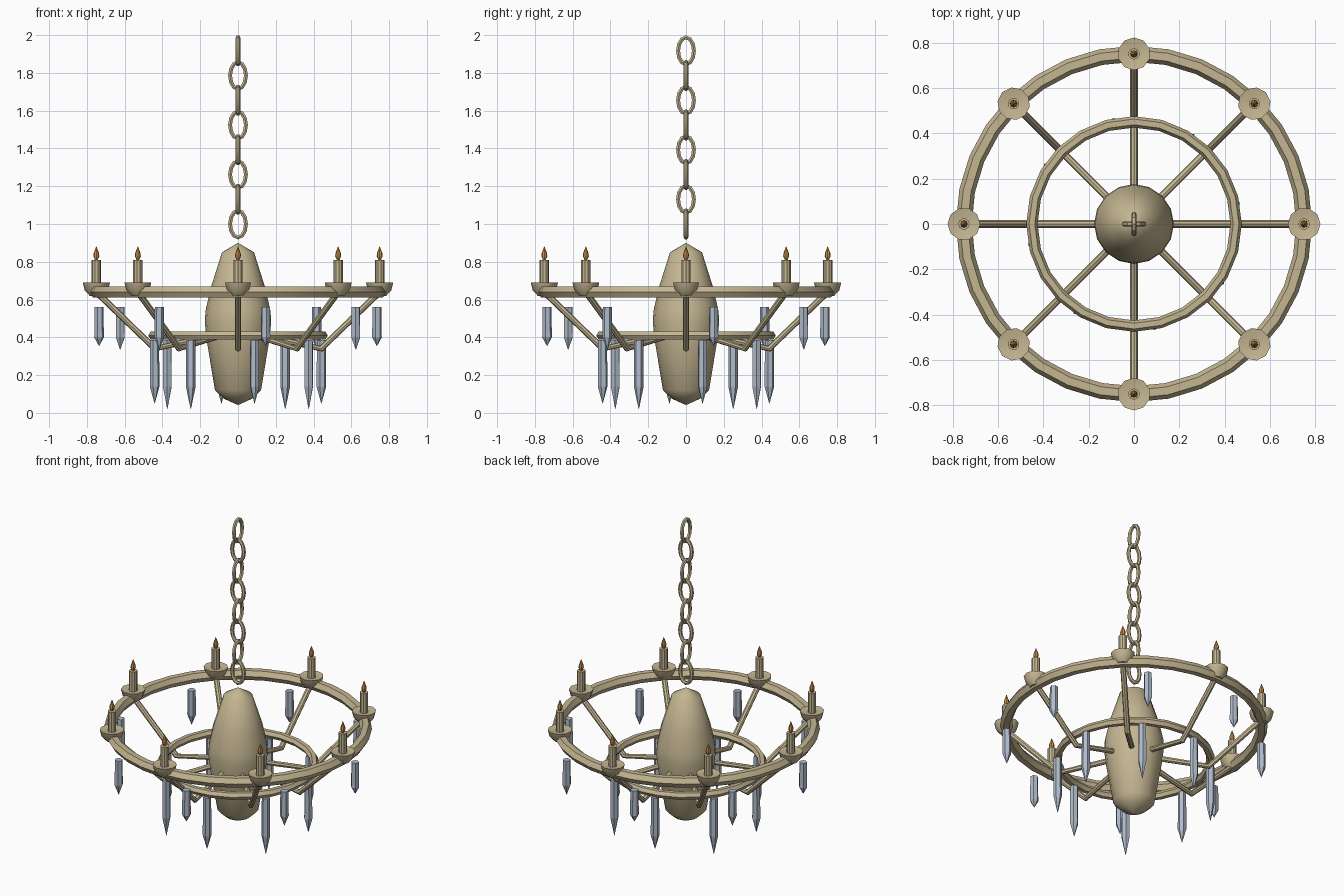
import bpy, bmesh, math
from math import sin, cos, pi, tau, radians
from mathutils import Vector

if "Cube" in bpy.data.objects:
    bpy.data.objects.remove(bpy.data.objects["Cube"], do_unlink=True)


def material(name, rgb):
    m = bpy.data.materials.new(name)
    m.use_nodes = True
    m.diffuse_color = (*rgb, 1)
    m.node_tree.nodes["Principled BSDF"].inputs["Base Color"].default_value = (*rgb, 1)
    return m


BRASS = material("pale brass", (0.56, 0.47, 0.29))
GLASS = material("blue grey crystal", (0.43, 0.5, 0.6))
FLAME = material("amber flame", (0.64, 0.29, 0.06))


def finish(name, bm, mat, smooth=35):
    bmesh.ops.remove_doubles(bm, verts=bm.verts, dist=1e-5)
    bmesh.ops.recalc_face_normals(bm, faces=bm.faces)
    mesh = bpy.data.meshes.new(name)
    bm.to_mesh(mesh)
    bm.free()
    mesh.materials.append(mat)
    ob = bpy.data.objects.new(name, mesh)
    bpy.context.collection.objects.link(ob)
    if smooth:
        bpy.ops.object.select_all(action='DESELECT')
        ob.select_set(True)
        bpy.context.view_layer.objects.active = ob
        bpy.ops.object.shade_smooth_by_angle(angle=radians(smooth))
    return ob


def skin(bm, loops, closed):
    """Bridge successive vertex loops with quads, capping open ends."""
    n = len(loops[0])
    for i in range(len(loops) if closed else len(loops) - 1):
        a, b = loops[i], loops[(i + 1) % len(loops)]
        for j in range(n):
            k = (j + 1) % n
            bm.faces.new((a[j], a[k], b[k], b[j]))
    if not closed:
        bm.faces.new(loops[0])
        bm.faces.new(loops[-1])


def lathe(name, profile, sides, mat, closed=False, smooth=35):
    """Revolve (radius, z) points about the z axis."""
    bm = bmesh.new()
    loops = [[bm.verts.new((r * cos(tau * j / sides), r * sin(tau * j / sides), z))
              for j in range(sides)] for r, z in profile]
    skin(bm, loops, closed)
    return finish(name, bm, mat, smooth)


def tube(name, path, radius, sides, mat, closed=False):
    """Sweep a round section along a path lying in the xz plane."""
    bm = bmesh.new()
    pts = [Vector((x, 0, z)) for x, z in path]
    n, side, loops = len(pts), Vector((0, 1, 0)), []
    for i, p in enumerate(pts):
        before = pts[i - 1] if closed or i else p
        after = pts[(i + 1) % n] if closed or i < n - 1 else p
        up = (after - before).normalized().cross(side)
        loops.append([bm.verts.new(p + radius * (cos(tau * j / sides) * side
                                                 + sin(tau * j / sides) * up))
                      for j in range(sides)])
    skin(bm, loops, closed)
    return finish(name, bm, mat)


def around(ob, radius, start=0, count=8, step=1):
    """Place linked copies of a part around the vertical axis."""
    for i in range(count):
        a = radians(start) + tau * i / count
        part = ob if i == 0 else ob.copy()
        if i:
            bpy.context.collection.objects.link(part)
        part.location = (radius * cos(a), radius * sin(a), 0)
        part.rotation_euler.z = a


def hoop(name, radius, z, thick, sides):
    section = [(radius + thick * cos(tau * k / 6), z + thick * sin(tau * k / 6))
               for k in range(6)]
    return lathe(name, section, sides, BRASS, closed=True)


# Central body
lathe("central_body", [(0.001, 0.9), (0.085, 0.85), (0.145, 0.66), (0.172, 0.54),
                       (0.176, 0.48), (0.165, 0.38), (0.122, 0.12), (0.075, 0.075),
                       (0.001, 0.042)], 16, BRASS, smooth=60)

# Rings
hoop("outer_ring", 0.75, 0.64, 0.035, 32)
hoop("inner_ring", 0.45, 0.41, 0.025, 24)

# Bent arms from body to outer ring
around(tube("arm", [(0.1, 0.42), (0.2, 0.395), (0.44, 0.34), (0.75, 0.64)],
            0.017, 8, BRASS), 0)

# Candle cups, candles and flames
around(lathe("candle_cup", [(0.035, 0.62), (0.062, 0.65), (0.072, 0.69),
                            (0.03, 0.682)], 10, BRASS), 0.75)
around(lathe("candle", [(0.025, 0.67), (0.025, 0.81)], 10, BRASS), 0.75)
around(lathe("flame", [(0.006, 0.808), (0.016, 0.83), (0.014, 0.845),
                       (0.001, 0.882)], 8, FLAME), 0.75)


# Hanging crystals, alternating long and short
def crystals(name, radius, top, shoulder, tips):
    for i, tip in enumerate(tips):
        ob = lathe(name, [(0.024, top), (0.026, shoulder), (0.001, tip)], 6, GLASS, smooth=0)
        around(ob, radius, 11.25 + 45 * i, 4)


crystals("upper_crystal", 0.75, 0.56, 0.4, (0.355, 0.335))
crystals("lower_crystal", 0.45, 0.385, 0.14, (0.05, 0.02))

# Chain of alternating oval links
for i in range(8):
    oval = [(0.042 * cos(tau * k / 12), 0.071 * sin(tau * k / 12)) for k in range(12)]
    link = tube("chain_link", oval, 0.012, 6, BRASS, closed=True)
    link.location.z = 1.0 + 0.131 * i
    link.rotation_euler.z = pi / 2 * (i % 2)
